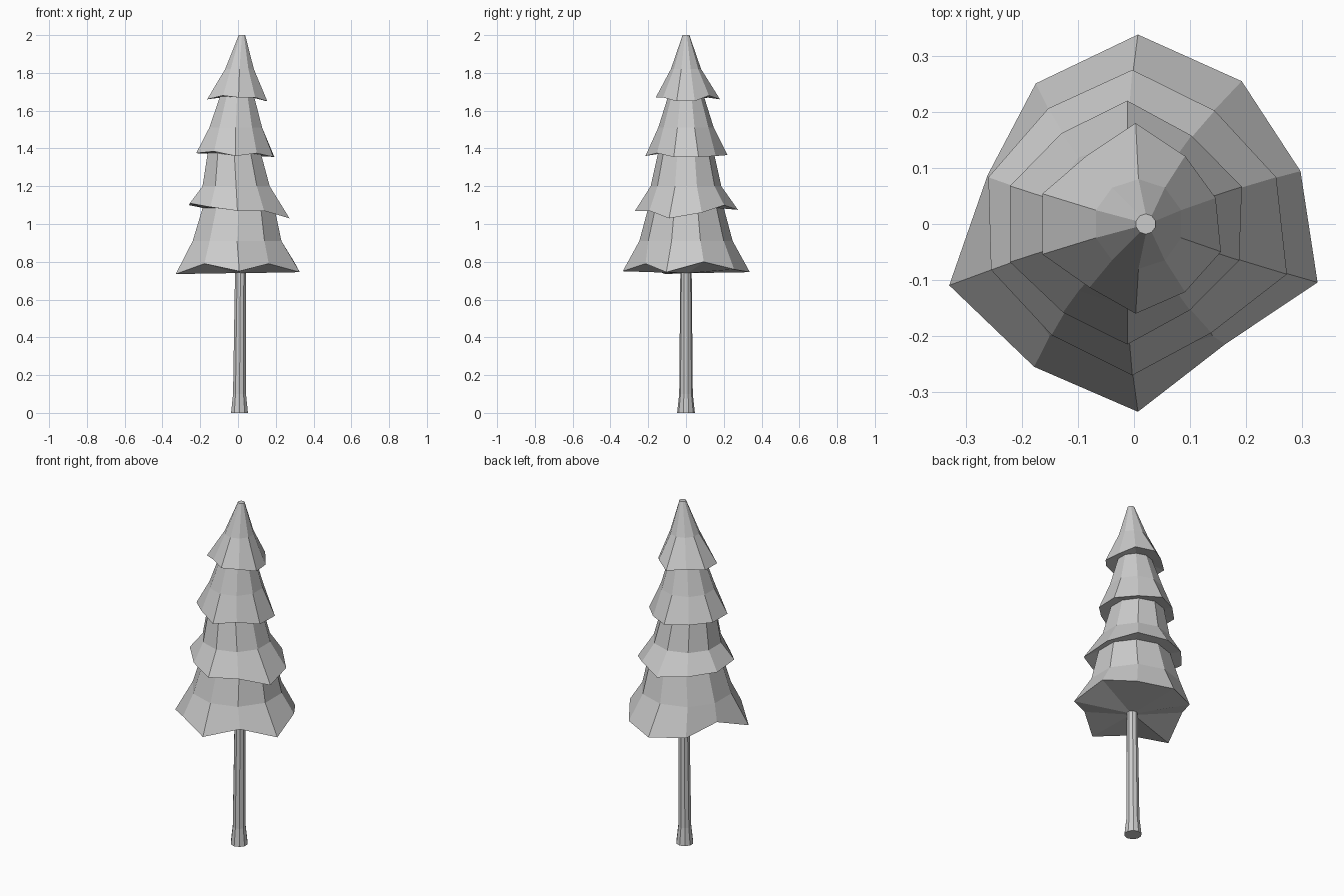
import bpy
import bmesh
from math import sin, cos, radians

SIDES = 10

cube = bpy.data.objects.get("Cube")
if cube:
    bpy.data.objects.remove(cube, do_unlink=True)

# One plain grey for the whole tree
grey = bpy.data.materials.new("plain grey")
grey.use_nodes = True
colour = (0.6, 0.6, 0.6, 1)
grey.diffuse_color = colour
grey.node_tree.nodes["Principled BSDF"].inputs["Base Color"].default_value = colour


def ring(bm, radii, heights, centre):
    """Add one ring of vertices, clockwise from the back; accepts single values or lists."""
    radii = radii if isinstance(radii, list) else [radii] * SIDES
    heights = heights if isinstance(heights, list) else [heights] * SIDES
    verts = []
    for i, (r, z) in enumerate(zip(radii, heights)):
        angle = radians(90 - i * 360 / SIDES)
        verts.append(bm.verts.new((centre + r * cos(angle), r * sin(angle), z)))
    return verts


def bridge(bm, upper, lower):
    """Join two neighbouring rings with quads."""
    for i in range(SIDES):
        j = (i + 1) % SIDES
        bm.faces.new((upper[i], upper[j], lower[j], lower[i]))


def finish(name, bm, rings):
    """Skin the stack of rings, cap both ends and make the object."""
    for upper, lower in zip(rings, rings[1:]):
        bridge(bm, upper, lower)
    bm.faces.new(rings[0])
    bm.faces.new(rings[-1])
    bmesh.ops.recalc_face_normals(bm, faces=bm.faces)
    mesh = bpy.data.meshes.new(name)
    bm.to_mesh(mesh)
    bm.free()
    mesh.materials.append(grey)
    obj = bpy.data.objects.new(name, mesh)
    bpy.context.collection.objects.link(obj)
    return obj


# Branch tiers from the top down: neck ring, waist ring, then the ragged rim
tiers = [
    dict(neck=(0.018, 2.0, 0.021), waist=(0.08, 1.82, 0.008), lean=0.003,
         rim=[.18, .15, .15, .16, .15, .16, .14, .175, .175, .15],
         drop=[1.66, 1.68, 1.65, 1.65, 1.67, 1.67, 1.68, 1.66, 1.66, 1.67]),
    dict(neck=(0.095, 1.675, -0.005), waist=(0.147, 1.51, -0.012), lean=-0.012,
         rim=[.22, .195, .215, .21, .19, .215, .195, .22, .22, .2],
         drop=[1.365, 1.36, 1.355, 1.355, 1.375, 1.36, 1.385, 1.375, 1.375, 1.37]),
    dict(neck=(0.148, 1.375, -0.02), waist=(0.187, 1.2, -0.01), lean=-0.003,
         rim=[.275, .25, .27, .29, .24, .27, .245, .265, .27, .255],
         drop=[1.075, 1.1, 1.06, 1.03, 1.07, 1.07, 1.09, 1.11, 1.1, 1.09]),
    dict(neck=(0.2, 1.085, 0.003), waist=(0.247, 0.91, -0.005), lean=0.007,
         rim=[.338, .315, .305, .337, .265, .335, .315, .354, .282, .31],
         drop=[.745, .76, .8, .745, .79, .75, .79, .735, .81, .755]),
]

bm = bmesh.new()
foliage_rings = []
for tier in tiers:
    foliage_rings.append(ring(bm, *tier["neck"]))
    foliage_rings.append(ring(bm, *tier["waist"]))
    foliage_rings.append(ring(bm, tier["rim"], tier["drop"], tier["lean"]))
# Nearly flat underside closing in on the trunk
foliage_rings.append(ring(bm, 0.03, 0.74, 0.012))
finish("foliage", bm, foliage_rings)

# Trunk with a slightly flared foot
bm = bmesh.new()
trunk_rings = [ring(bm, r, z, x) for r, z, x in (
    (0.03, 0.76, 0.013), (0.036, 0.1, 0.008), (0.047, 0.0, 0.008))]
finish("trunk", bm, trunk_rings)
